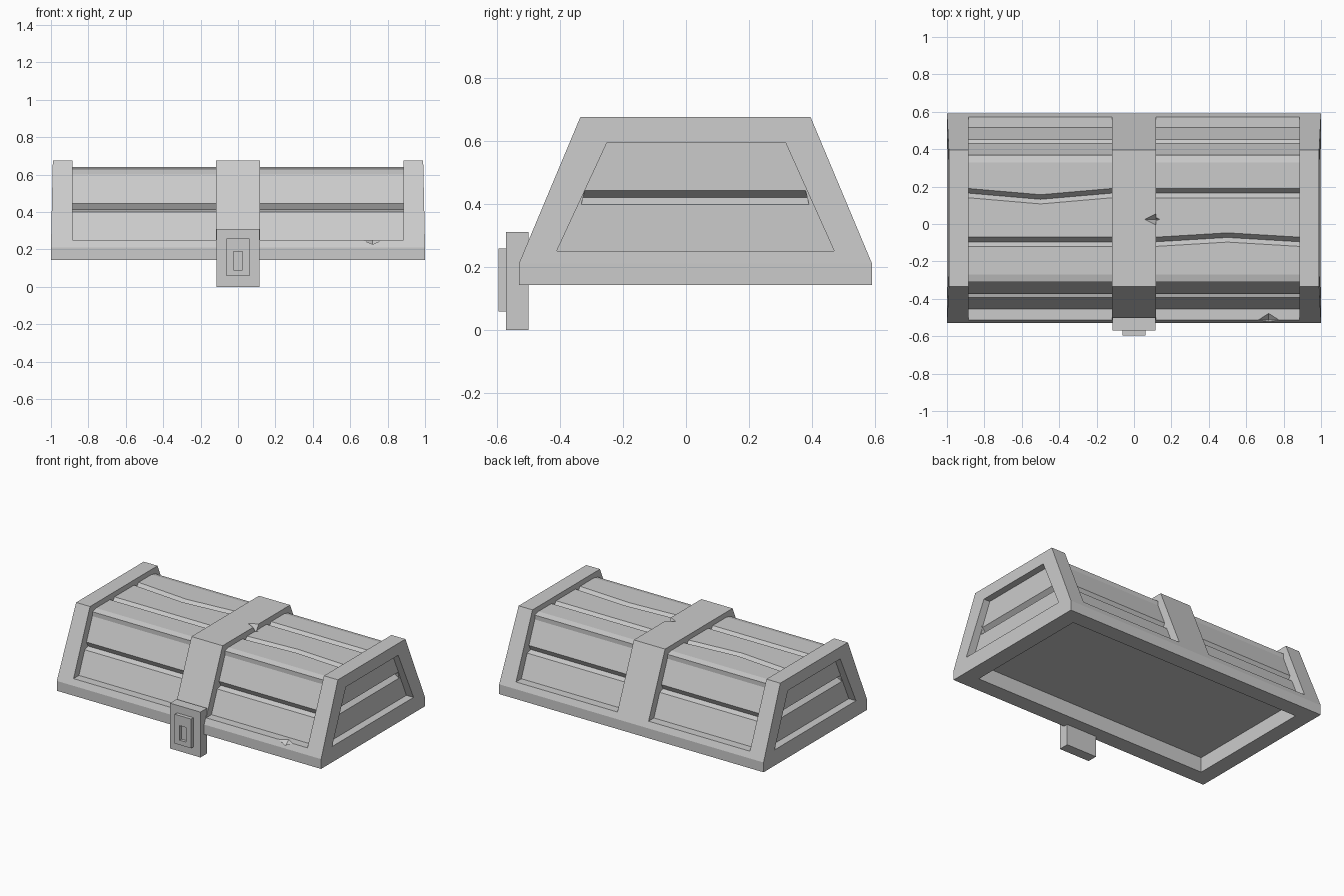
import bpy, bmesh
from mathutils import Vector

if "Cube" in bpy.data.objects:
    bpy.data.objects.remove(bpy.data.objects["Cube"])


def make(name, bm):
    bmesh.ops.recalc_face_normals(bm, faces=bm.faces)
    me = bpy.data.meshes.new(name)
    bm.to_mesh(me)
    bm.free()
    ob = bpy.data.objects.new(name, me)
    bpy.context.collection.objects.link(ob)
    return ob


def loft(name, loops):
    """Skin matching closed loops and cap both ends."""
    bm = bmesh.new()
    rings = [[bm.verts.new(p) for p in loop] for loop in loops]
    for a, b in zip(rings, rings[1:]):
        for i in range(len(a)):
            j = (i + 1) % len(a)
            bm.faces.new((a[i], a[j], b[j], b[i]))
    bm.faces.new(rings[0])
    bm.faces.new(rings[-1])
    return make(name, bm)


def prism(name, profile, x0, x1):
    return loft(name, [[(x, y, z) for y, z in profile] for x in (x0, x1)])


def rect(x, y0, y1, z):
    return [(-x, y0, z), (x, y0, z), (x, y1, z), (-x, y1, z)]


def box(name, x, y0, y1, z0, z1):
    return loft(name, [rect(x, y0, y1, z0), rect(x, y0, y1, z1)])


def cut(target, cutter):
    cutter.hide_render = True
    m = target.modifiers.new("cut", 'BOOLEAN')
    m.operation, m.solver, m.object = 'DIFFERENCE', 'EXACT', cutter
    bpy.context.view_layer.objects.active = target
    bpy.ops.object.modifier_apply(modifier=m.name)
    bpy.data.objects.remove(cutter, do_unlink=True)


def groove(path, normal, tangent):
    """V-shaped cutter running along a path on a face."""
    n, t = Vector(normal).normalized(), Vector(tangent).normalized()
    loops = []
    for p in path:
        p = Vector(p)
        loops.append([p + n * .01 + t * .033, p + n * .01 - t * .033, p - n * .03])
    return loft("groove_cutter", loops)


def chip(loc, size):
    bm = bmesh.new()
    bmesh.ops.create_uvsphere(bm, u_segments=4, v_segments=2, radius=1)
    for v in bm.verts:
        v.co = Vector(loc) + Vector(a * b for a, b in zip(v.co, size))
    return make("chip_cutter", bm)


# Lid body: tapered block with a short upright rim
lid = loft("chest_lid", [rect(1, -.53, .59, .143), rect(1, -.53, .59, .21),
                         rect(.99, -.335, .395, .675)])

# Hollow underside
cut(lid, box("hollow_cutter", .89, -.42, .48, 0, .245))

# Plank bays between the end ribs and the centre band, and end panels
bay = [(-.455, .25), (-.31, .60), (-.31, .63), (-.27, .64), (.33, .64), (.37, .63),
       (.37, .60), (.515, .25), (.8, .25), (.8, .9), (-.74, .9), (-.74, .25)]
end_panel = [(-.41, .25), (.47, .25), (.315, .595), (-.25, .595)]
for s in (-1, 1):
    cut(lid, prism("bay_cutter", bay, s * .118, s * .885))
    cut(lid, prism("end_cutter", end_panel, s * .945, s * 1.2))

# Grooves between planks; one top groove per bay is bent
for s in (-1, 1):
    xs = (s * .118, s * .5, s * .885)
    for y, face in ((-.383, -1), (.443, 1)):
        cut(lid, groove([(x, y, .424) for x in xs[::2]],
                        (0, face * .35, .145), (0, -face * .145, .35)))
    for y, bend in ((.165, -.033 if s < 0 else 0), (-.095, .023 if s > 0 else 0)):
        cut(lid, groove([(x, y + b, .64) for x, b in zip(xs, (0, bend, 0))],
                        (0, 0, 1), (0, 1, 0)))
    # end panel groove stops at the sloped frame
    ends = ((-.334, .392), (-.319, .377))
    loops = []
    for k in (0, 1):
        loops.append([(s * .955, ends[0][k], .39), (s * .955, ends[1][k], .45),
                      (s * .915, ends[0][k] * .5 + ends[1][k] * .5, .42)])
    cut(lid, loft("groove_cutter", loops))

# Battle-worn chips on the front rail and centre band
cut(lid, chip((.72, -.513, .25), (.055, .035, .03)))
cut(lid, chip((.118, .025, .675), (.06, .03, .05)))

# Lock housing, raised plate and keyhole
box("lock_housing", .115, -.57, -.50, 0, .31)
plate = box("lock_plate", .062, -.595, -.565, .058, .258)
cut(plate, box("keyhole_cutter", .025, -.7, -.575, .09, .19))
